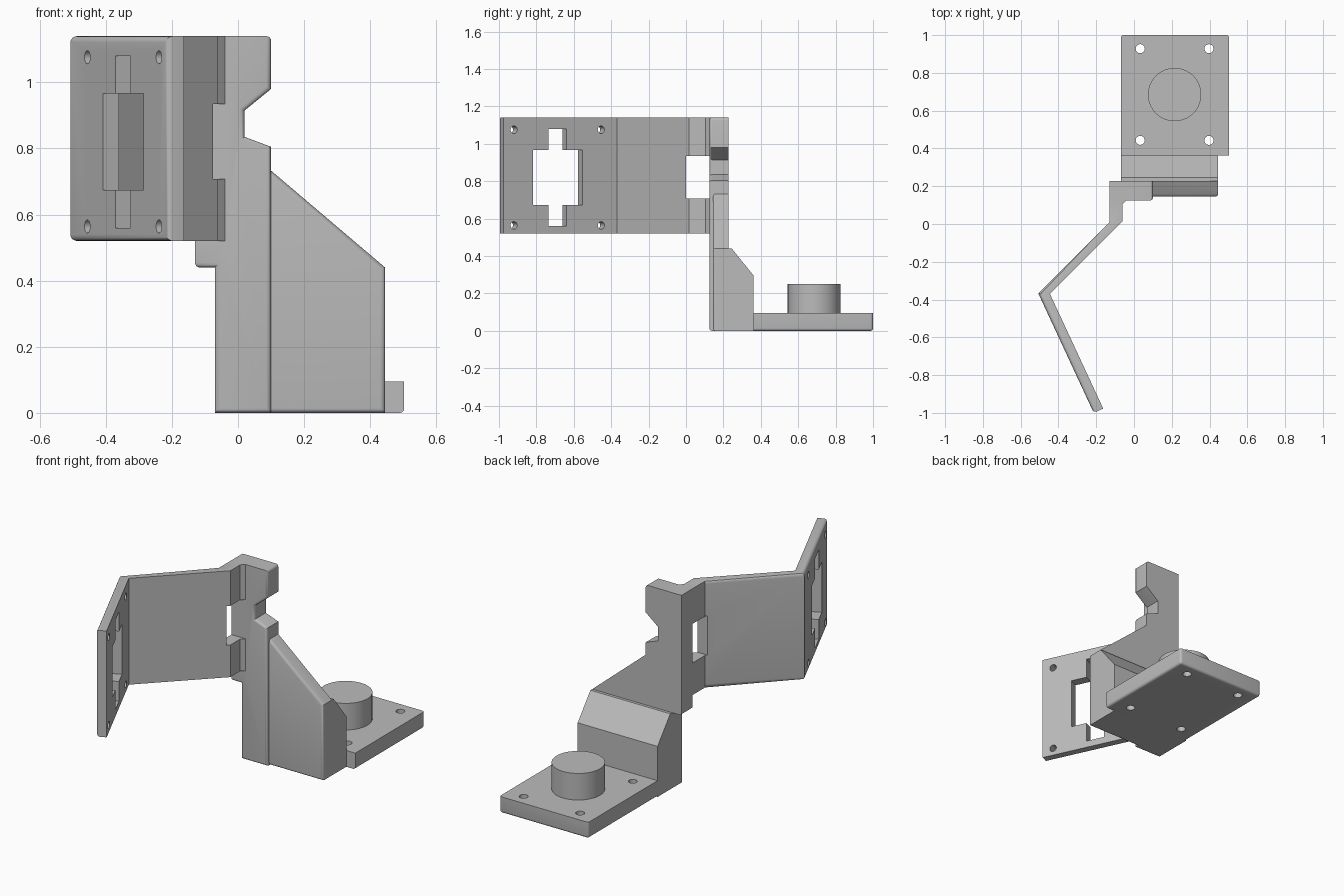
import bpy, bmesh, math
from mathutils import Vector, Matrix

if "Cube" in bpy.data.objects:
    bpy.data.objects.remove(bpy.data.objects["Cube"])

grey = bpy.data.materials.new("plain grey")
grey.diffuse_color = (0.5, 0.5, 0.5, 1)
grey.use_nodes = True
grey.node_tree.nodes["Principled BSDF"].inputs["Base Color"].default_value = grey.diffuse_color


def finish(bm, name):
    bmesh.ops.recalc_face_normals(bm, faces=bm.faces)
    mesh = bpy.data.meshes.new(name)
    bm.to_mesh(mesh)
    bm.free()
    obj = bpy.data.objects.new(name, mesh)
    bpy.context.collection.objects.link(obj)
    mesh.materials.append(grey)
    return obj


def prism(name, outline, lo, hi, axis, rounded=None, radius=0.014):
    """Extrude a 2D outline along an axis, rounding edges chosen by a rule."""
    place = {"x": lambda p, t: (t, p[0], p[1]),
             "y": lambda p, t: (p[0], t, p[1]),
             "z": lambda p, t: (p[0], p[1], t)}[axis]
    bm = bmesh.new()
    a = [bm.verts.new(place(p, lo)) for p in outline]
    b = [bm.verts.new(place(p, hi)) for p in outline]
    n = len(outline)
    bm.faces.new(a)
    bm.faces.new(b[::-1])
    for i in range(n):
        j = (i + 1) % n
        bm.faces.new((a[j], a[i], b[i], b[j]))
    bmesh.ops.recalc_face_normals(bm, faces=bm.faces)
    if rounded:
        edges = [e for e in bm.edges if rounded(e.verts[0].co, e.verts[1].co)]
        bmesh.ops.bevel(bm, geom=edges, offset=radius, segments=4, profile=0.5,
                        affect='EDGES', clamp_overlap=True)
    return finish(bm, name)


def box(name, x, y, z, rounded=None):
    return prism(name, [(x[0], y[0]), (x[1], y[0]), (x[1], y[1]), (x[0], y[1])],
                 z[0], z[1], "z", rounded)


def cylinder(name, radius, depth, matrix, sides=32):
    bm = bmesh.new()
    bmesh.ops.create_cone(bm, cap_ends=True, segments=sides, radius1=radius,
                          radius2=radius, depth=depth, matrix=matrix)
    return finish(bm, name)


def combine(target, others, operation):
    for other in others:
        mod = target.modifiers.new("bool", 'BOOLEAN')
        mod.operation, mod.object, mod.solver = operation, other, 'EXACT'
        bpy.context.view_layer.update()
        graph = bpy.context.evaluated_depsgraph_get()
        mesh = bpy.data.meshes.new_from_object(target.evaluated_get(graph))
        target.modifiers.clear()
        target.data = mesh
        bpy.data.objects.remove(other)


def near(a, b):
    return abs(a - b) < 1e-4


# Upright post with a notch on its right and a shoulder on its left
def post_round(a, b):
    front = near(a.y, 0.125) and near(b.y, 0.125)
    shoulder = near(a.x, -0.13) and near(b.x, -0.13)
    top = near(a.z, 1.14) and near(b.z, 1.14)
    corner = near(a.x, 0.10) and near(b.x, 0.10) and near(a.z, b.z) and near(a.z, 1.14)
    low_corner = near(a.x, -0.13) and near(a.z, 0.44) and near(b.x, -0.13) and near(b.z, 0.44)
    return (front and not shoulder and not top) or corner or low_corner


post = prism("post", [(-0.07, 0), (0.10, 0), (0.10, 0.805), (0.02, 0.835), (0.02, 0.915),
                      (0.10, 0.98), (0.10, 1.14), (-0.13, 1.14), (-0.13, 0.44), (-0.07, 0.44)],
             0.125, 0.228, "y", post_round)

# Sloping web beside the post
web = prism("web", [(0.05, 0), (0.445, 0), (0.445, 0.44), (0.10, 0.733), (0.05, 0.733)],
            0.145, 0.228, "y",
            lambda a, b: near(a.y, 0.145) and near(b.y, 0.145) and max(a.x, b.x) > 0.06)

# Thick foot with a sloped back
foot = prism("foot", [(0.18, 0), (0.362, 0), (0.362, 0.295), (0.245, 0.44), (0.18, 0.44)],
             -0.07, 0.445, "x")

# Base plate with rounded lower rim
base = box("base_plate", (-0.07, 0.503), (0.362, 1.0), (0, 0.095),
           lambda a, b: not (near(a.y, 0.362) and near(b.y, 0.362))
           and not (near(a.z, 0.095) and near(b.z, 0.095)))
combine(base, [cylinder("hole", 0.024, 0.4, Matrix.Translation((x, y, 0.05)), 24)
               for x in (0.033, 0.397) for y in (0.443, 0.928)], 'DIFFERENCE')

# Round boss on the base plate
boss = cylinder("boss", 0.141, 0.17, Matrix.Translation((0.215, 0.685, 0.165)), 64)
combine(base, [boss], 'UNION')

# Bent arm carrying the sensor plate
outer = [(-0.13, 0.01), (-0.507, -0.367), (-0.213, -1.0)]


def arm_round(a, b):
    on = lambda v: any(near(v.x, x) and near(v.y, y) for x, y in outer)
    return on(a) and on(b) and (near(a.z, b.z) or near(a.y, -1.0))


arm = prism("arm", [(-0.13, 0.18)] + outer + [(-0.163, -0.977), (-0.445, -0.37),
            (-0.06, 0.015), (-0.06, 0.105), (-0.04, 0.125), (-0.04, 0.18)],
            0.52, 1.14, "z", arm_round, 0.018)

# Cutters square to the sensor plate: cross opening and four screw holes
along = Vector((0.294, -0.633, 0)).normalized()
normal = Vector((-along.y, along.x, 0))
frame = Matrix((along, normal, (0, 0, 1))).transposed().to_4x4()
frame.translation = Vector((-0.298, -0.687, 0.82))
cutters = []
for half_w, half_h in ((0.146, 0.146), (0.054, 0.26)):
    c = box("opening", (-half_w, half_w), (-0.15, 0.15), (-half_h, half_h))
    c.data.transform(frame)
    cutters.append(c)
for s in (-0.257, 0.257):
    for h in (-0.256, 0.256):
        cutters.append(cylinder("screw", 0.02, 0.3, frame @ Matrix.Translation((s, 0, h))
                                @ Matrix.Rotation(math.pi / 2, 4, 'X'), 24))
# Window next to the post
cutters.append(box("window", (-0.2, 0.0), (0.0, 0.125), (0.707, 0.935)))
combine(arm, cutters, 'DIFFERENCE')

# Join the upright parts into one solid bracket
combine(post, [web, foot, arm], 'UNION')
post.name = "bracket"

for obj in (post, base):
    bpy.ops.object.select_all(action='DESELECT')
    obj.select_set(True)
    bpy.context.view_layer.objects.active = obj
    bpy.ops.object.shade_smooth_by_angle(angle=math.radians(30))
